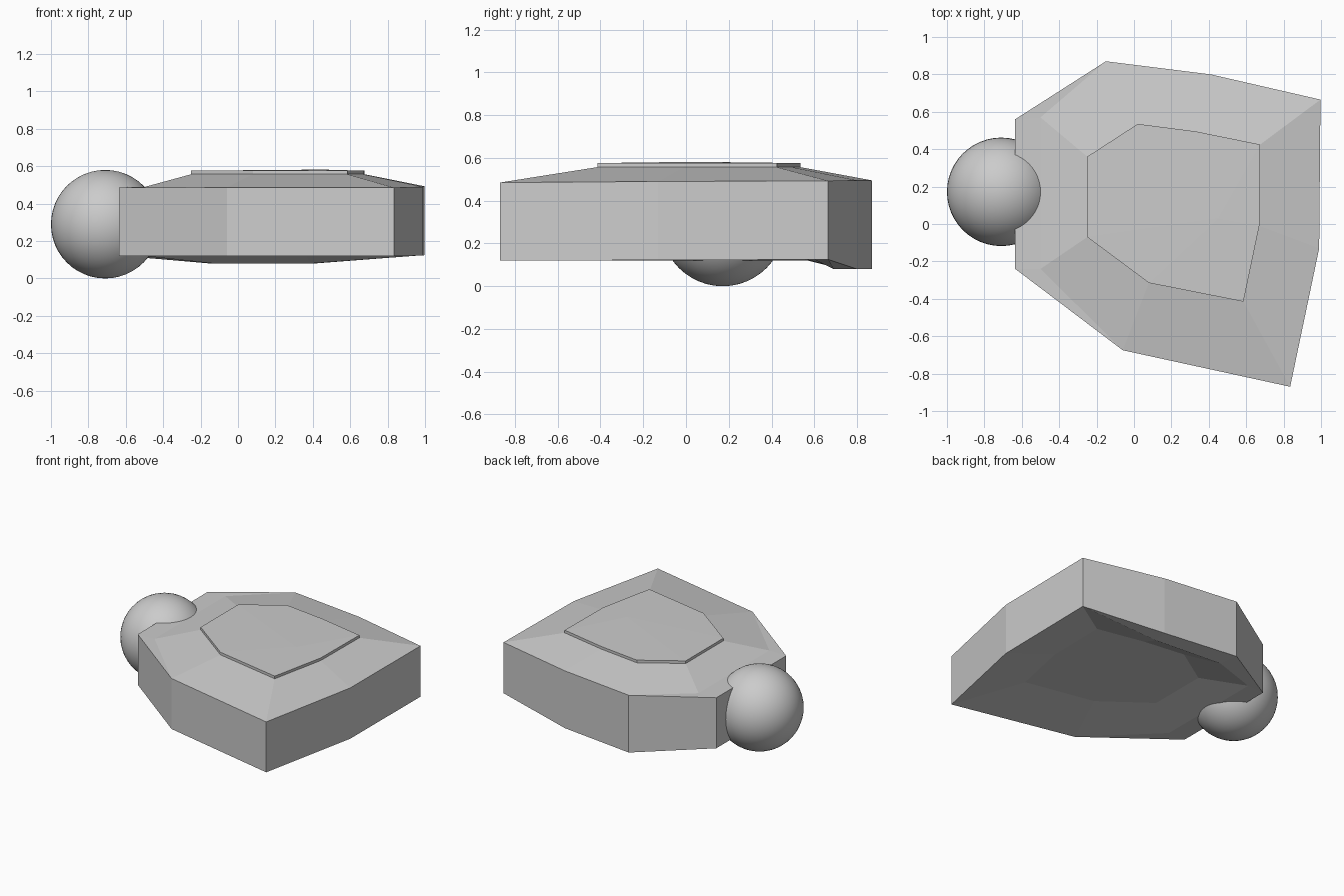
import bpy, bmesh

if "Cube" in bpy.data.objects:
    bpy.data.objects.remove(bpy.data.objects["Cube"])

# Plan outline of the slab (counter-clockwise); first two points are the left edge
OUTER = [(-0.635, 0.56), (-0.635, -0.24), (-0.06, -0.675), (0.835, -0.87),
         (0.99, -0.13), (0.997, 0.665), (0.41, 0.80), (-0.15, 0.87)]
# Outline of the raised centre
INNER = [(-0.25, 0.36), (-0.25, -0.07), (0.08, -0.315), (0.585, -0.415),
         (0.67, -0.01), (0.675, 0.425), (0.33, 0.495), (0.02, 0.535)]
N = len(OUTER)


def finish(bm, name):
    bmesh.ops.recalc_face_normals(bm, faces=bm.faces[:])
    mesh = bpy.data.meshes.new(name)
    bm.to_mesh(mesh)
    bm.free()
    obj = bpy.data.objects.new(name, mesh)
    bpy.context.collection.objects.link(obj)
    return obj


def ring(bm, pts, zs):
    return [bm.verts.new((x, y, z)) for (x, y), z in zip(pts, zs)]


def bridge(bm, a, b):
    # Joins two rings; shared vertices collapse the quad to a triangle
    for i in range(N):
        j = (i + 1) % N
        face = list(dict.fromkeys([a[i], a[j], b[j], b[i]]))
        if len(face) > 2:
            bm.faces.new(face)


def cap(bm, loop, centre):
    c = bm.verts.new(centre)
    for i in range(N):
        bm.faces.new((loop[i], loop[(i + 1) % N], c))


# Slab: upright wall, sloping top with a flat left strip, hollow underside
bm = bmesh.new()
top = ring(bm, OUTER, [0.488, 0.486, 0.486, 0.485, 0.49, 0.493, 0.495, 0.495])
low = ring(bm, OUTER, [0.122, 0.12, 0.12, 0.12, 0.122, 0.125, 0.08, 0.08])
bridge(bm, low, top)

top_mid = [bm.verts.new((-0.5, 0.57, 0.489)), bm.verts.new((-0.5, -0.24, 0.489))] + top[2:]
top_in = ring(bm, INNER, [0.557] * N)
bridge(bm, top, top_mid)
bridge(bm, top_mid, top_in)
cap(bm, top_in, (0.4, 0.05, 0.56))

low_mid = ([bm.verts.new((-0.5, 0.57, 0.12)), bm.verts.new((-0.5, -0.24, 0.12))] + low[2:6]
           + [bm.verts.new((0.39, 0.69, 0.08)), bm.verts.new((-0.13, 0.73, 0.08))])
low_in = ring(bm, INNER, [0.18] * N)
bridge(bm, low, low_mid)
bridge(bm, low_mid, low_in)
cap(bm, low_in, (0.4, 0.05, 0.185))
finish(bm, "slab")

# Thin raised plate on top
bm = bmesh.new()
base = ring(bm, INNER, [0.55] * N)
rim = ring(bm, INNER, [0.576] * N)
bridge(bm, base, rim)
bm.faces.new(base)
cap(bm, rim, (0.45, 0.03, 0.582))
finish(bm, "top_plate")

# Ball on the left edge
bpy.ops.mesh.primitive_uv_sphere_add(segments=48, ring_count=24, radius=0.29,
                                     location=(-0.71, 0.172, 0.29))
bpy.context.object.name = "side_ball"
bpy.ops.object.shade_smooth()
